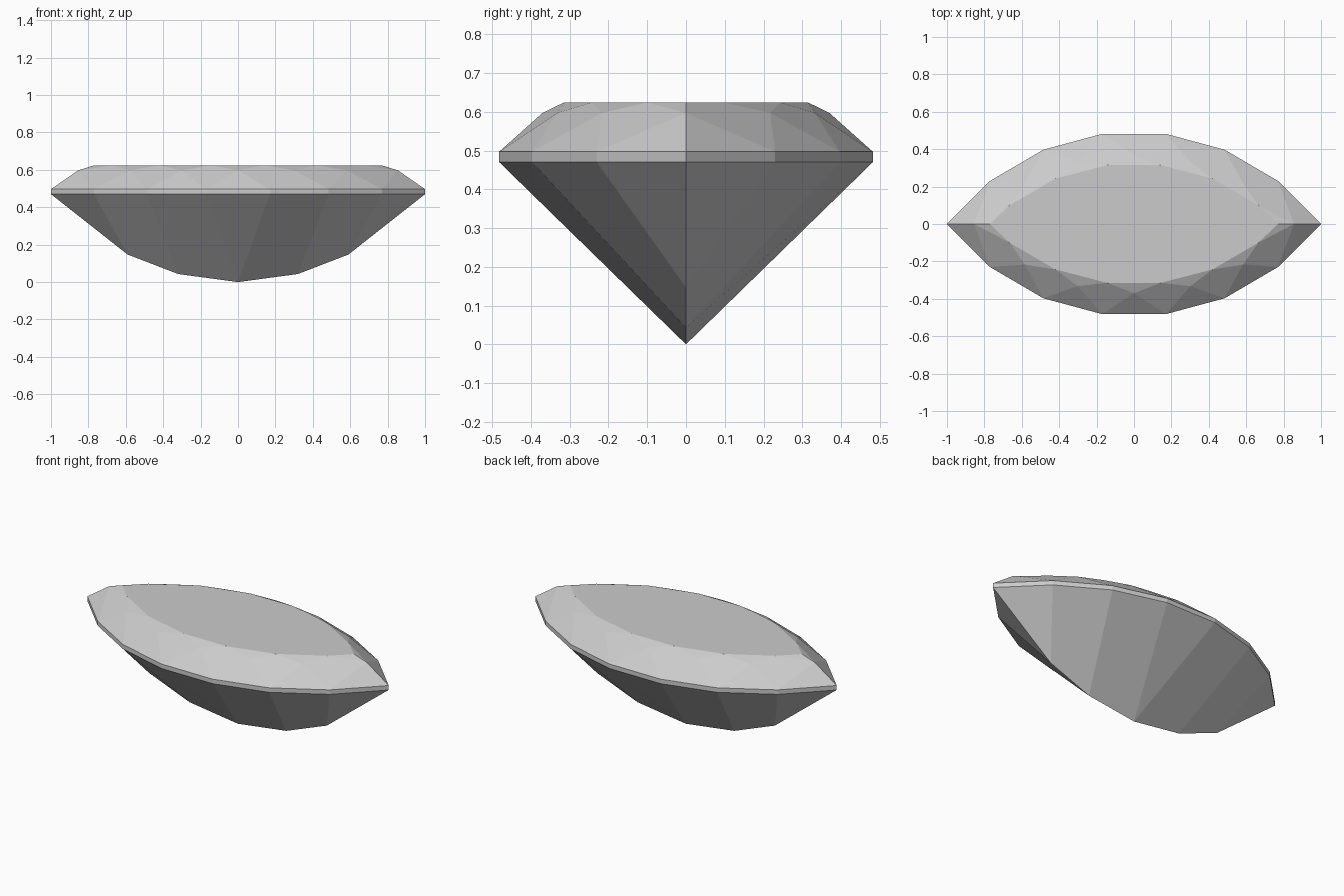
import bpy
import bmesh

if "Cube" in bpy.data.objects:
    bpy.data.objects.remove(bpy.data.objects["Cube"], do_unlink=True)

# Heights of each facet level
TABLE_Z, STAR_Z, GIRDLE_TOP, GIRDLE_BOTTOM = 0.624, 0.597, 0.497, 0.47

stone = bpy.data.materials.new("pale grey stone")
stone.use_nodes = True
COLOUR = (0.6, 0.6, 0.6, 1)
stone.diffuse_color = COLOUR
stone.node_tree.nodes["Principled BSDF"].inputs["Base Color"].default_value = COLOUR


def corner_ring(quarter):
    """Full ring from a quarter outline; the tips are not repeated."""
    half = quarter + [(-x, y, z) for x, y, z in reversed(quarter)]
    return half + [(x, -y, z) for x, y, z in half[-2:0:-1]]


def edge_ring(quarter):
    """One point per outline edge; the last quarter point is on the x = 0 plane."""
    half = quarter + [(-x, y, z) for x, y, z in reversed(quarter[:-1])]
    return half + [(x, -y, z) for x, y, z in reversed(half)]


def at_height(points, z):
    return [(x, y, z) for x, y in points]


def make_part(name, polygons):
    """Flat-faced object from polygons; repeated corners collapse."""
    bm = bmesh.new()
    verts = {}
    for polygon in polygons:
        corners = list(dict.fromkeys(polygon))
        if len(corners) > 2:
            for p in corners:
                if p not in verts:
                    verts[p] = bm.verts.new(p)
            bm.faces.new([verts[p] for p in corners])
    mesh = bpy.data.meshes.new(name)
    bm.to_mesh(mesh)
    bm.free()
    mesh.materials.append(stone)
    obj = bpy.data.objects.new(name, mesh)
    bpy.context.collection.objects.link(obj)


# Quarter outlines running from the pointed tip to the middle
outline = [(1, 0), (0.77, 0.23), (0.485, 0.397), (0.17, 0.482)]
table = corner_ring(at_height([(0.77, 0), (0.665, 0.1), (0.42, 0.243), (0.142, 0.315)], TABLE_Z))
stars = edge_ring(at_height([(0.855, 0), (0.583, 0.217), (0.302, 0.332), (0, 0.37)], STAR_Z))
upper = corner_ring(at_height(outline, GIRDLE_TOP))
lower = corner_ring(at_height(outline, GIRDLE_BOTTOM))
keel = corner_ring([(0.59, 0, 0.147), (0.59, 0, 0.147), (0.32, 0, 0.043), (0, 0, 0)])

crown, girdle, pavilion = [], [], []
count = len(upper)
for i in range(count):
    j = (i + 1) % count
    crown += [
        (upper[i], upper[j], stars[i]),                # girdle facet
        (table[i], stars[i], table[j]),                # star facet
        (upper[i], stars[i], table[i], stars[i - 1]),  # kite facet
    ]
    girdle.append((lower[i], lower[j], upper[j], upper[i]))
    pavilion.append((keel[i], keel[j], lower[j], lower[i]))

make_part("table_facet", [table])
make_part("crown_facets", crown)
make_part("girdle_band", girdle)
make_part("pavilion_facets", pavilion)
